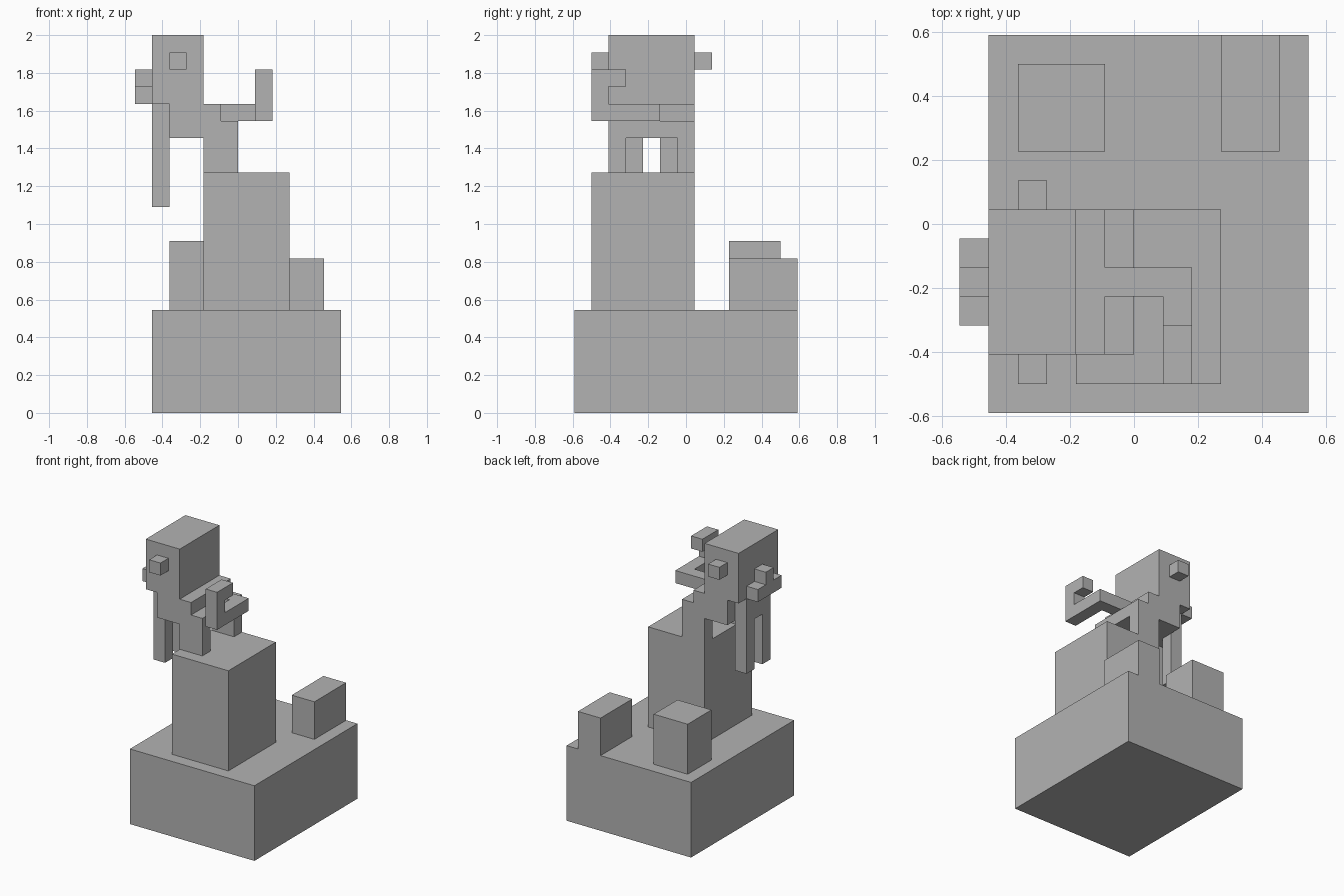
import bpy
import bmesh
from mathutils import Vector

cube = bpy.data.objects.get("Cube")
if cube:
    bpy.data.objects.remove(cube, do_unlink=True)

# One block is a 22nd of the full height
UNIT = 2 / 22
ORIGIN = Vector((6, 6.5, 0))

stone = bpy.data.materials.new("grey_stone")
stone.use_nodes = True
GREY = (0.45, 0.45, 0.45, 1)
stone.diffuse_color = GREY
stone.node_tree.nodes["Principled BSDF"].inputs["Base Color"].default_value = GREY


def block(name, x, y, z):
    """Box spanning the given (low, high) block ranges on each axis."""
    low = Vector((x[0], y[0], z[0]))
    high = Vector((x[1], y[1], z[1]))
    size = high - low
    bm = bmesh.new()
    bmesh.ops.create_cube(bm, size=1)
    for v in bm.verts:
        offset = Vector(a * b for a, b in zip(v.co, size))
        v.co = ((low + high) / 2 + offset - ORIGIN) * UNIT
    mesh = bpy.data.meshes.new(name)
    bm.to_mesh(mesh)
    bm.free()
    mesh.materials.append(stone)
    obj = bpy.data.objects.new(name, mesh)
    bpy.context.collection.objects.link(obj)


# Ground and rocks
block("ground", (1, 12), (0, 13), (0, 6))
block("pedestal", (4, 9), (1, 7), (6, 14))
block("tall_rock", (2, 5), (9, 12), (6, 10))
block("low_rock", (9, 11), (9, 13), (6, 9))

# Head, chest and stepped rump
SIDES = (2, 7)
block("head", (1, 4), SIDES, (18, 22))
block("chest", (2, 4), SIDES, (16, 18))
block("back", (4, 5), SIDES, (17, 18))
block("rump", (4, 6), SIDES, (16, 17))

# Eyes and legs, paired across the body
for side, eye_y, hind_y, fore_y in (("near", 1, 2, 3), ("far", 7, 6, 5)):
    block(side + "_eye", (2, 3), (eye_y, eye_y + 1), (20, 21))
    block(side + "_hind_leg", (4, 6), (hind_y, hind_y + 1), (14, 16))
    block(side + "_fore_leg", (1, 2), (fore_y, fore_y + 1), (12, 16))
block("shoulders", (1, 2), (3, 6), (16, 18))

# Muzzle
block("muzzle", (0, 1), (3, 6), (18, 19))
block("nose", (0, 1), (4, 5), (19, 20))

# Curled tail
block("tail_root", (5, 8), (4, 5), (17, 18))
block("tail_bend", (7, 8), (1, 4), (17, 18))
block("tail_rise", (7, 8), (1, 2), (18, 19))
block("tail_tip", (7, 8), (1, 3), (19, 20))
